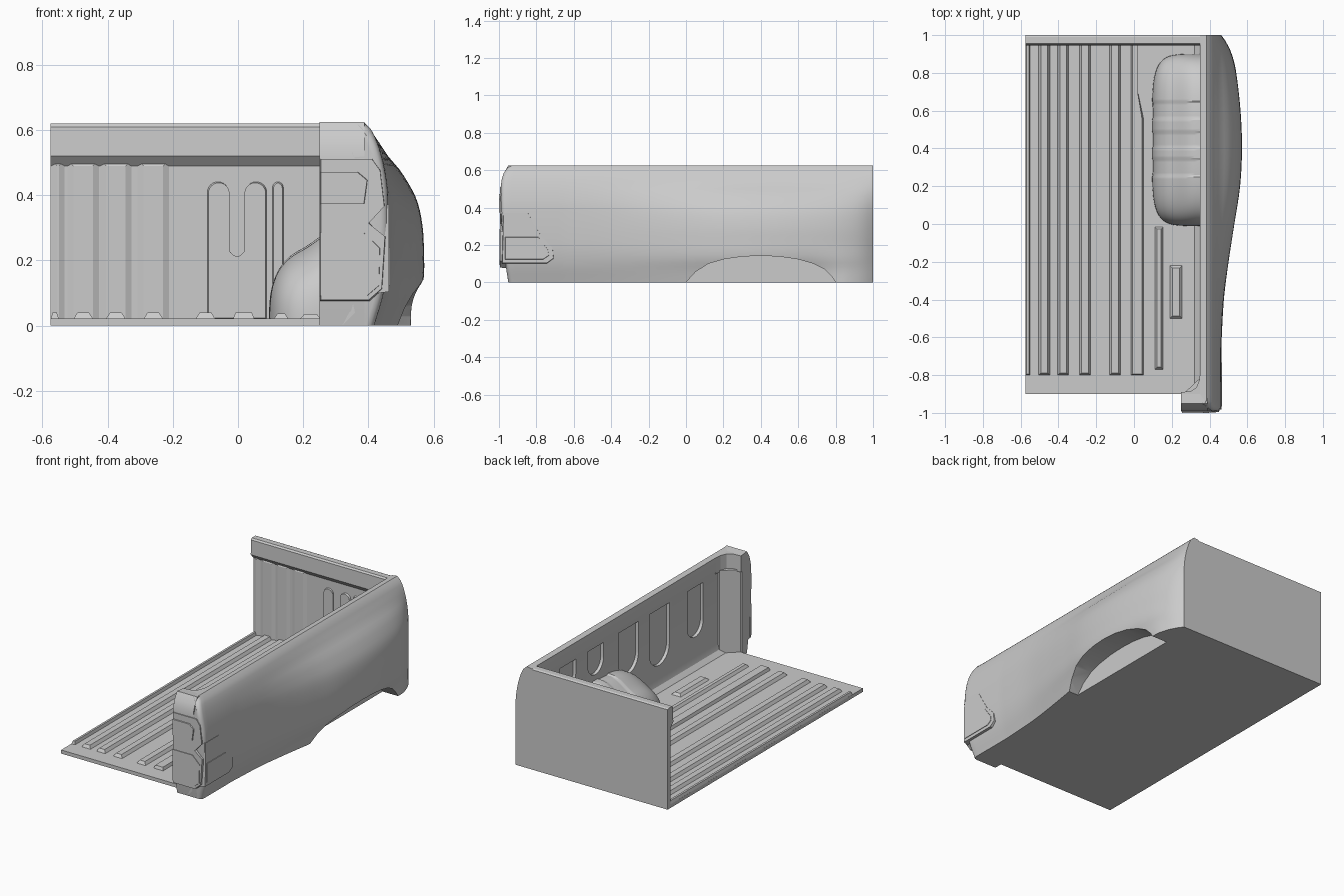
import bpy, bmesh, math

if "Cube" in bpy.data.objects:
    bpy.data.objects.remove(bpy.data.objects["Cube"])


def finish(name, bm, smooth=None):
    bmesh.ops.recalc_face_normals(bm, faces=bm.faces)
    me = bpy.data.meshes.new(name)
    bm.to_mesh(me)
    bm.free()
    ob = bpy.data.objects.new(name, me)
    bpy.context.collection.objects.link(ob)
    activate(ob)
    if smooth:
        bpy.ops.object.shade_smooth_by_angle(angle=math.radians(smooth))
    return ob


def activate(ob):
    bpy.ops.object.select_all(action='DESELECT')
    ob.select_set(True)
    bpy.context.view_layer.objects.active = ob


def loft(name, rings, smooth=None):
    """Skin a list of closed rings and cap both ends."""
    bm = bmesh.new()
    vs = [[bm.verts.new(p) for p in r] for r in rings]
    n = len(vs[0])
    for a, b in zip(vs, vs[1:]):
        for i in range(n):
            bm.faces.new((a[i], a[(i + 1) % n], b[(i + 1) % n], b[i]))
    bm.faces.new(vs[0])
    bm.faces.new(vs[-1])
    return finish(name, bm, smooth)


def prism(name, pts, axis, a, b, inset=0.0, smooth=None):
    """Extrude a 2D outline along an axis from a to b; inset narrows the b end."""
    cx = (min(p[0] for p in pts) + max(p[0] for p in pts)) / 2
    cy = (min(p[1] for p in pts) + max(p[1] for p in pts)) / 2

    def place(u, v, w):
        return {'x': (w, u, v), 'y': (u, w, v), 'z': (u, v, w)}[axis]

    def pull(v, c):
        return v if abs(v - c) < inset else v - math.copysign(inset, v - c)
    return loft(name, [[place(u, v, a) for u, v in pts],
                       [place(pull(u, cx), pull(v, cy), b) for u, v in pts]], smooth)


def rect(u0, u1, v0, v1):
    return [(u0, v0), (u1, v0), (u1, v1), (u0, v1)]


def arc(cu, cv, r, a0, a1, n=12):
    return [(cu + r * math.cos(math.radians(a0 + (a1 - a0) * i / n)),
             cv + r * math.sin(math.radians(a0 + (a1 - a0) * i / n))) for i in range(n + 1)]


def curve(tab, t):
    """Smooth Hermite interpolation through a small (t, value) table."""
    if t <= tab[0][0]:
        return tab[0][1]
    if t >= tab[-1][0]:
        return tab[-1][1]
    k = max(i for i in range(len(tab) - 1) if tab[i][0] <= t)

    def slope(i):
        lo, hi = tab[max(i - 1, 0)], tab[min(i + 1, len(tab) - 1)]
        return (hi[1] - lo[1]) / (hi[0] - lo[0])
    (t0, v0), (t1, v1) = tab[k], tab[k + 1]
    h = t1 - t0
    s = (t - t0) / h
    return ((2*s**3 - 3*s*s + 1) * v0 + (s**3 - 2*s*s + s) * h * slope(k)
            + (3*s*s - 2*s**3) * v1 + (s**3 - s*s) * h * slope(k + 1))


def cut(ob, cutter):
    m = ob.modifiers.new("cut", 'BOOLEAN')
    m.operation, m.solver, m.object = 'DIFFERENCE', 'EXACT', cutter
    activate(ob)
    bpy.ops.object.modifier_apply(modifier=m.name)
    bpy.data.objects.remove(cutter)


# Outer side panel: base section + wheel flare, lofted rear to front
BASE = [(0, .418), (.1, .447), (.2, .46), (.4, .46), (.48, .45), (.54, .435), (.58, .42), (.61, .403), (.625, .385)]
FLARE = [(0, .112), (.07, .108), (.13, .115), (.22, .11), (.3, .105), (.38, .09), (.45, .06), (.48, .045), (.52, .02), (.58, 0)]
ALONG = [(-.65, 0), (-.4, .13), (-.2, .36), (0, .64), (.2, .91), (.4, 1), (.6, .93), (.8, .72), (.9, .5), (.96, .26), (1, 0)]
REAR = [(0, -.95), (.1, -.965), (.3, -.985), (.5, -.99), (.57, -.98), (.625, -.95)]
R = .025
steps = [0, .003, .008, .016, R] + [R + (2 - R) * i / 70 for i in range(1, 71)]
rings = []
for d in steps:
    t = d / 2
    rnd = R - math.sqrt(max(0, R * R - max(0, R - d) ** 2))
    ring = []
    for x, z in [(.35, .62), (.35, .53), (.357, .515), (.357, .08), (.347, .045), (.32, .022), (.32, 0)]:
        e = curve(REAR, z)
        ring.append((x, e + t * (1 - e), z))
    for i in range(31):
        z = .625 * i / 30
        e = curve(REAR, z)
        y = e + t * (1 - e)
        x = curve(BASE, z) + curve(FLARE, z) * curve(ALONG, y) - rnd
        if z < .2:  # lower edge stands upright ahead of the wheel
            x += min(1, max(0, (y - .65) / .2)) * (.46 - curve(BASE, z))
        ring.append((x, y, z))
    rings.append(ring)
side = loft("bed_side_panel", rings)

# Wheel opening and the U-shaped pressings in the inner wall
arch = [(0, -.02), (0, 0), (.05, .055), (.12, .1), (.2, .123), (.3, .138), (.4, .142), (.5, .138),
        (.6, .123), (.68, .1), (.74, .07), (.78, .03), (.8, 0), (.8, -.02)]
cut(side, prism("arch_cutter", arch, 'x', .425, .7))
for yc, r, zb in [(.64, .08, .34), (.37, .08, .34), (.05, .1, .22), (-.25, .1, .16), (-.6, .08, .2)]:
    out = arc(yc, zb + r, r, 180, 360) + [(yc + r, .513), (yc - r, .513)]
    cut(side, prism("slot_cutter", out, 'x', .33, .375, .004))
activate(side)
bpy.ops.object.shade_smooth_by_angle(angle=math.radians(28))

# Rear corner post with angled inner panel and rail corner
post = [(curve(REAR, .625 * i / 16), .625 * i / 16) for i in range(17)] + [(-.9, .62), (-.9, 0)]
prism("rear_post", post, 'x', .25, .388, smooth=28)
prism("post_inner_panel", [(.26, -.93), (.26, -.9), (.345, -.82), (.37, -.82), (.37, -.93)], 'z', 0, .53)
prism("post_rail_corner", [(.25, -.93), (.25, -.89), (.30, -.885), (.33, -.865), (.345, -.83), (.35, -.79),
                           (.37, -.79), (.37, -.93)], 'z', .52, .62)

# Tail lamp: rear lens, upper window and side wedge
prism("tail_lamp_rear", [(.25, .075), (.405, .075), (.445, .11), (.455, .27), (.405, .318), (.453, .37),
                         (.44, .48), (.415, .515), (.25, .515)], 'y', -.95, -.994, .004)
prism("tail_lamp_lower_lens", [(.25, .09), (.40, .09), (.435, .12), (.438, .24), (.39, .287), (.25, .287)],
      'y', -.98, -.997, .003)
prism("tail_lamp_upper_lens", [(.25, .37), (.39, .37), (.40, .45), (.37, .475), (.25, .475)], 'y', -.98, -1, .004)
prism("tail_lamp_side", [(-.985, .10), (-.74, .10), (-.705, .125), (-.71, .18), (-.77, .25), (-.85, .375),
                         (-.98, .375)], 'x', .43, .463, .004)
prism("tail_lamp_side_lens", [(-.97, .12), (-.76, .12), (-.73, .14), (-.735, .17), (-.785, .245),
                              (-.97, .245)], 'x', .45, .466, .004)

# Floor and its pressed ribs
prism("bed_floor", rect(-.575, .36, -.9, 1), 'z', 0, .022)
ribs = [(-.575, -.55), (-.505, -.445), (-.405, -.345), (-.29, -.23), (-.13, -.07)]
for a, b in ribs:
    prism("floor_rib", rect(a, b, -.8, .98), 'z', .021, .04, .012 if b - a > .03 else .006)
prism("floor_rib_jogged", [(-.015, -.8), (.05, -.8), (.05, .56), (.02, .7), (.02, .98), (-.015, .98)],
      'z', .021, .04, .007)
prism("floor_rib_short", rect(.11, .155, -.77, -.015), 'z', .021, .038, .012)
prism("floor_pad", rect(.19, .255, -.5, -.22), 'z', .021, .036, .014)

# Front wall with overhanging rail
prism("front_wall", [(1, 0), (1, .615), (.99, .62), (.955, .62), (.947, .61), (.945, .52), (.972, .49), (.972, 0)],
      'x', -.575, .388)
for a, b in ribs[:4]:
    prism("wall_rib", rect(max(-.575, a - .02), b + .02, .0, .51), 'y', .973, .963, .02)

# Raised wall panel with two rounded lobes, side finger and small plate
lobes = ([(-.095, .02)] + arc(-.0625, .41, .0325, 180, 0) + arc(-.003, .235, .027, 180, 360)
         + arc(.0565, .41, .0325, 180, 0) + [(.089, .02)])
prism("wall_lobed_panel", lobes, 'y', .975, .962, .004)
prism("wall_finger", [(.105, .02)] + arc(.1225, .425, .0175, 180, 0) + [(.14, .02)], 'y', .975, .962, .004)
plate = [(-.06, .07), (.05, .07), (.06, .08), (.06, .105), (.045, .12), (.045, .14), (.06, .155), (.06, .18), (.05, .19),
         (-.06, .19), (-.07, .18), (-.07, .155), (-.055, .14), (-.055, .12), (-.07, .105), (-.07, .08)]
prism("wall_plate", plate, 'y', .965, .959)

# Wheel housing: rounded hump with flared top edge and cross ribs
rings = []
for i in range(121):
    u = -math.cos(math.pi * i / 120) * .9995
    y = .445 + .455 * u
    w = .265 * (1 - abs(u) ** 5) ** (1 / 5)
    h = .25 * (1 - abs(u) ** 3.2) ** (1 / 3.2)
    if any(a < y < b for a, b in [(.25, .34), (.40, .49), (.56, .65)]):
        w, h = w - .003, h - .006
    ring = [(.36, y, .01)]
    for k in range(25):
        a = math.pi / 2 * k / 24
        x = .36 - w * max(0, math.cos(a)) ** .7
        s = min(1, max(0, (x - .19) / .14))
        ring.append((x, y, .01 + h * math.sin(a) ** .7 + .05 * h / .25 * s * s * (3 - 2 * s)))
    rings.append(ring)
loft("wheel_housing", rings, 30)
